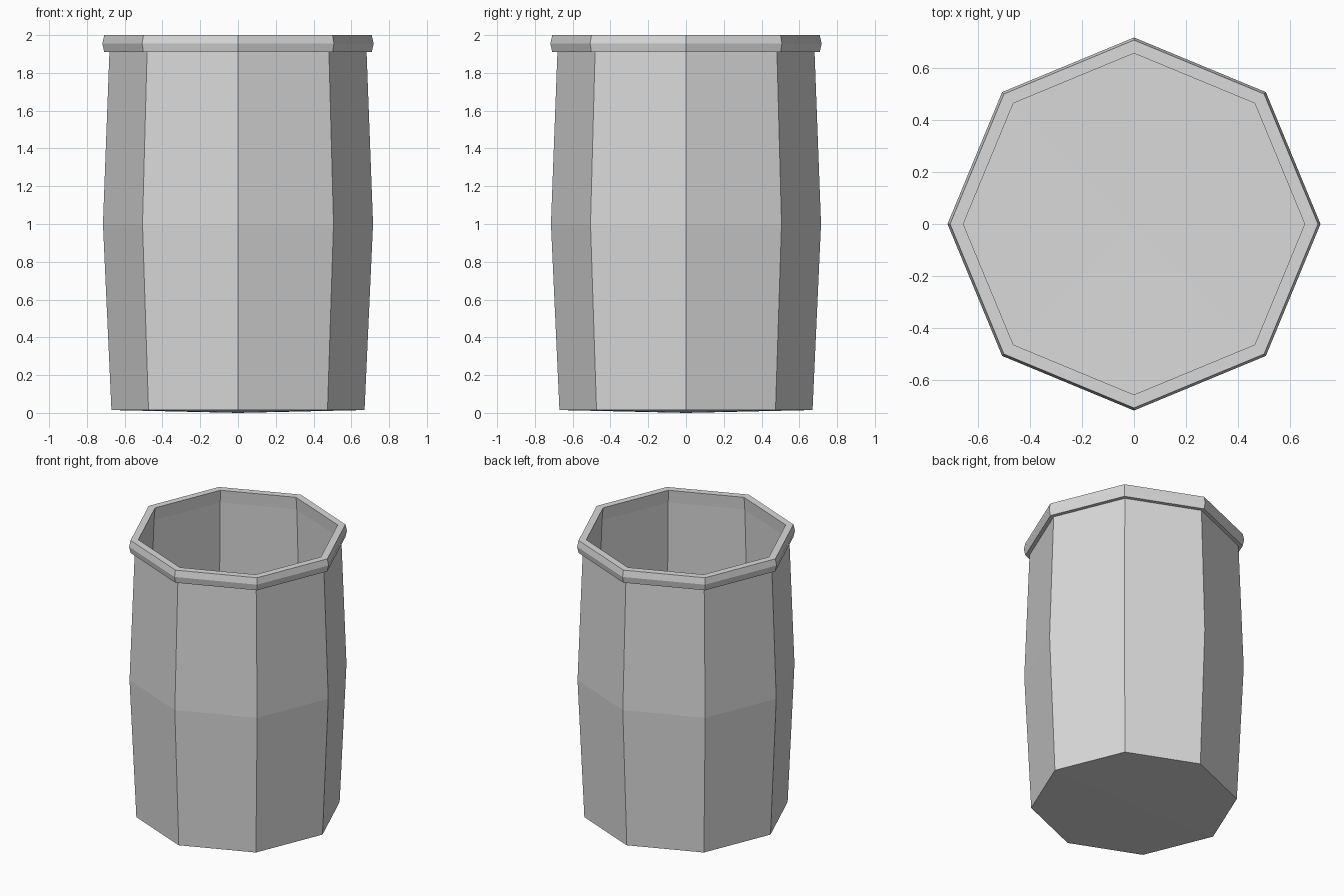
import bpy
import bmesh
from math import cos, sin, tau

SIDES = 8

cube = bpy.data.objects.get("Cube")
if cube:
    bpy.data.objects.remove(cube, do_unlink=True)

grey = bpy.data.materials.new("light_grey")
grey.use_nodes = True
grey.diffuse_color = (0.7, 0.7, 0.7, 1)
bsdf = next(n for n in grey.node_tree.nodes if n.type == 'BSDF_PRINCIPLED')
bsdf.inputs["Base Color"].default_value = grey.diffuse_color
bsdf.inputs["Roughness"].default_value = 0.8


def lathe(name, profile, closed=False):
    """Turn a (radius, z) profile into an eight-sided flat-faced part."""
    bm = bmesh.new()
    rings = []
    for r, z in profile:
        if r == 0:
            rings.append([bm.verts.new((0, 0, z))] * SIDES)
        else:
            rings.append([bm.verts.new((r * cos(tau * i / SIDES), r * sin(tau * i / SIDES), z))
                          for i in range(SIDES)])
    pairs = list(zip(rings, rings[1:]))
    if closed:
        pairs.append((rings[-1], rings[0]))
    for a, b in pairs:
        for i in range(SIDES):
            j = (i + 1) % SIDES
            # Drop repeated corners where the profile meets the axis
            bm.faces.new(list(dict.fromkeys((a[i], a[j], b[j], b[i]))))
    bmesh.ops.recalc_face_normals(bm, faces=bm.faces)
    mesh = bpy.data.meshes.new(name)
    bm.to_mesh(mesh)
    bm.free()
    mesh.materials.append(grey)
    obj = bpy.data.objects.new(name, mesh)
    bpy.context.collection.objects.link(obj)
    return obj


# Bulging hollow body: underside, outer wall, inner wall, floor
lathe("barrel_body", [(0, 0), (0.67, 0.015), (0.715, 1.0), (0.68, 1.93),
                      (0.665, 1.93), (0.70, 1.0), (0.66, 0.03), (0, 0.025)])

# Bevelled lip around the open top
lathe("barrel_rim", [(0.665, 1.91), (0.708, 1.91), (0.718, 1.955),
                     (0.708, 2.0), (0.657, 2.0)], closed=True)
